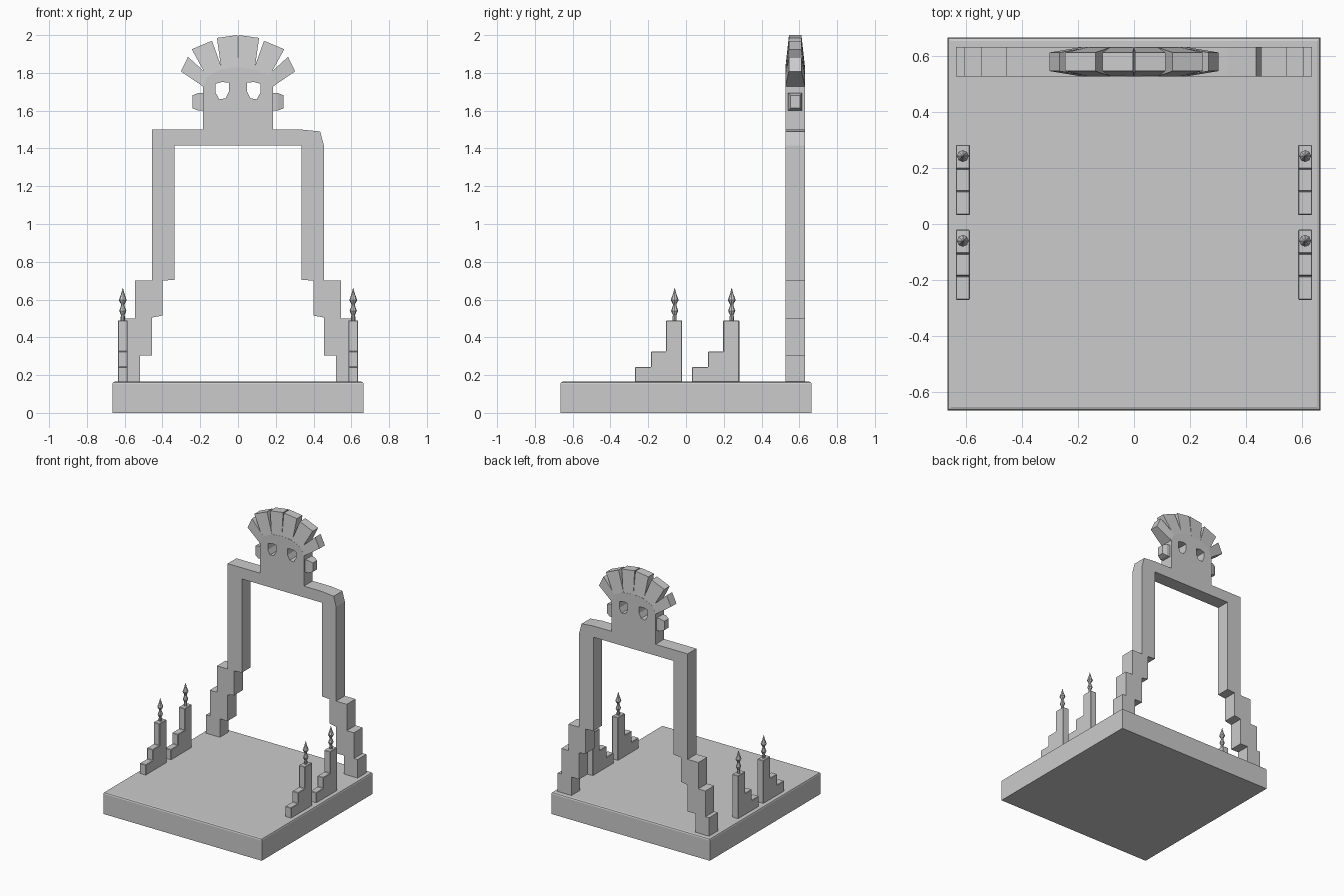
import bpy, bmesh, math

if "Cube" in bpy.data.objects:
    bpy.data.objects.remove(bpy.data.objects["Cube"])

SLAB_TOP = 0.165
MID_Y, HALF = 0.578, 0.0525


def finish(bm, name, bevel=0.0):
    bmesh.ops.recalc_face_normals(bm, faces=bm.faces)
    me = bpy.data.meshes.new(name)
    bm.to_mesh(me)
    bm.free()
    ob = bpy.data.objects.new(name, me)
    bpy.context.collection.objects.link(ob)
    if bevel:
        m = ob.modifiers.new("Bevel", 'BEVEL')
        m.width, m.segments = bevel, 1
    return ob


def loft(name, a, b, bevel=0.0):
    """Closed solid between two matching outlines."""
    bm = bmesh.new()
    va = [bm.verts.new(p) for p in a]
    vb = [bm.verts.new(p) for p in b]
    bm.faces.new(va)
    bm.faces.new(vb[::-1])
    n = len(a)
    for i in range(n):
        j = (i + 1) % n
        bm.faces.new((va[i], vb[i], vb[j], va[j]))
    return finish(bm, name, bevel)


def prism_y(name, pts, y0, y1, bevel=0.0):
    return loft(name, [(x, y0, z) for x, z in pts], [(x, y1, z) for x, z in pts], bevel)


# Base slab with softened top rim
bm = bmesh.new()
bmesh.ops.create_cube(bm, size=1)
for v in bm.verts:
    v.co = (v.co.x * 1.33, v.co.y * 1.33, (v.co.z + 0.5) * SLAB_TOP)
rim = [e for e in bm.edges if all(v.co.z > 0.1 for v in e.verts)]
bmesh.ops.bevel(bm, geom=rim, offset=0.012, segments=2, profile=0.5, affect='EDGES')
finish(bm, "base_slab")

# Stepped arch and mask in one silhouette (right half, mirrored for the left)
outer = [(0.635, 0.155), (0.635, 0.305), (0.605, 0.305), (0.605, 0.5), (0.545, 0.5),
         (0.545, 0.7), (0.455, 0.7)]
chamfer = [(0.455, 1.415), (0.435, 1.49), (0.335, 1.5)]
mask = [(0.185, 1.5), (0.185, 1.73), (0.16, 1.785), (0.085, 1.82), (0.0, 1.83)]
inner = [(0.335, 1.415), (0.335, 0.705), (0.4, 0.7), (0.4, 0.515), (0.455, 0.505),
         (0.455, 0.305), (0.52, 0.305), (0.52, 0.155)]


def flip(pts):
    return [(-x, z) for x, z in pts]


outline = (outer + chamfer + mask + flip(mask[-2::-1]) + [(-0.455, 1.5)]
           + flip(outer[::-1]) + flip(inner[::-1]) + inner)
arch = prism_y("arch_and_mask", outline, MID_Y - HALF, MID_Y + HALF)

# Eye openings, ear studs and feathers on both sides
eye = [(0.118, 1.742), (0.085, 1.752), (0.048, 1.748), (0.048, 1.7), (0.066, 1.665),
       (0.1, 1.66), (0.118, 1.695)]
feathers = [  # inner pair, then tip pair
    [(0.0, 1.825), (0.085, 1.8), (0.112, 1.985), (0.004, 2.0)],
    [(0.082, 1.815), (0.162, 1.775), (0.245, 1.925), (0.138, 1.97)],
    [(0.155, 1.785), (0.185, 1.728), (0.302, 1.808), (0.265, 1.885)]]
for s, side in ((-1, "left"), (1, "right")):
    cutter = prism_y(f"eye_cutter_{side}", [(s * x, z) for x, z in eye], 0.4, 0.75)
    cutter.hide_render = True
    cutter.hide_viewport = True
    cutter.display_type = 'WIRE'
    m = arch.modifiers.new("Eye", 'BOOLEAN')
    m.operation, m.solver, m.object = 'DIFFERENCE', 'EXACT', cutter

    def ring(x, hy, hz):
        return [(s * x, MID_Y + a * hy, 1.647 + b * hz)
                for a, b in ((-1, -1), (1, -1), (1, 1), (-1, 1))]
    loft(f"ear_stud_{side}", ring(0.175, 0.037, 0.047), ring(0.21, 0.037, 0.047))
    loft(f"ear_tip_{side}", ring(0.21, 0.037, 0.047), ring(0.242, 0.025, 0.034))

    for i, f in enumerate(feathers):
        d = [HALF, HALF, 0.033, 0.033]
        loft(f"feather_{side}_{i + 1}",
             [(s * x, MID_Y - t, z) for (x, z), t in zip(f, d)],
             [(s * x, MID_Y + t, z) for (x, z), t in zip(f, d)])

# Stepped side posts with turned finials
steps = [(-0.27, 0.155), (-0.27, 0.242), (-0.185, 0.242), (-0.185, 0.325),
         (-0.105, 0.325), (-0.105, 0.49), (-0.02, 0.49), (-0.02, 0.155)]
turned = [(0.011, 0.48), (0.011, 0.51), (0.009, 0.517), (0.019, 0.54), (0.009, 0.568),
          (0.009, 0.575), (0.021, 0.597), (0.009, 0.63), (0.001, 0.661)]
SIDES = 8


def finial(name, cx, cy):
    bm = bmesh.new()
    rings = [[bm.verts.new((cx + r * math.cos(2 * math.pi * k / SIDES),
                            cy + r * math.sin(2 * math.pi * k / SIDES), z))
              for k in range(SIDES)] for r, z in turned]
    for a, b in zip(rings, rings[1:]):
        for k in range(SIDES):
            j = (k + 1) % SIDES
            bm.faces.new((a[k], a[j], b[j], b[k]))
    bm.faces.new(rings[0][::-1])
    bm.faces.new(rings[-1])
    return finish(bm, name)


for s, side in ((-1, "left"), (1, "right")):
    for dy, place in ((0.0, "front"), (0.302, "back")):
        loft(f"stepped_post_{side}_{place}",
             [(s * 0.585, y + dy, z) for y, z in steps],
             [(s * 0.635, y + dy, z) for y, z in steps], 0.003)
        finial(f"finial_{side}_{place}", s * 0.61, dy - 0.06)
